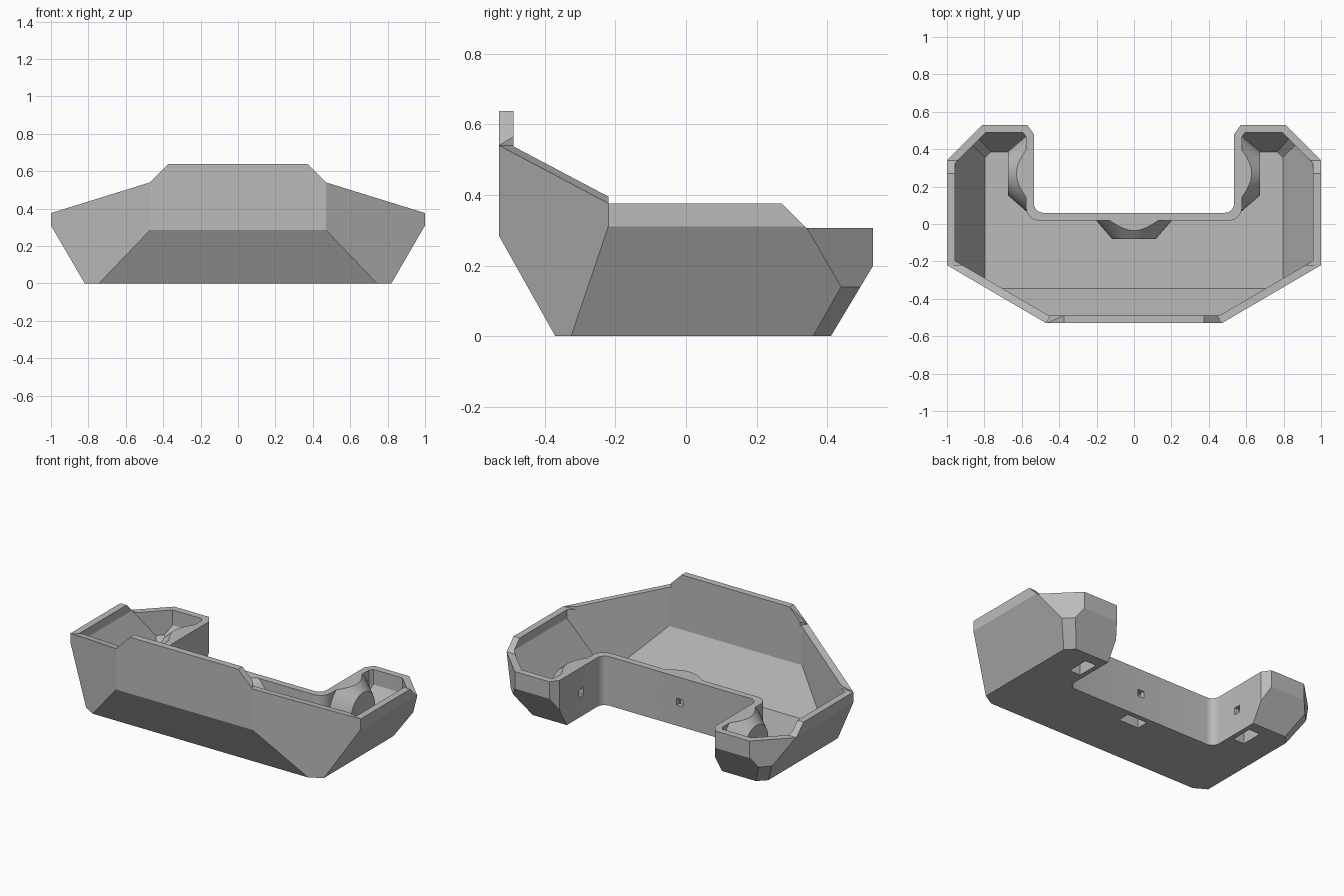
import bpy, bmesh, math
from mathutils import Vector, Matrix

cube = bpy.data.objects.get("Cube")
if cube:
    bpy.data.objects.remove(cube, do_unlink=True)

WALL = 0.042
BOSS_Z = 0.15

grey = bpy.data.materials.new("plain grey")
grey.use_nodes = True
grey.diffuse_color = (0.5, 0.5, 0.5, 1)
grey.node_tree.nodes["Principled BSDF"].inputs["Base Color"].default_value = (0.5, 0.5, 0.5, 1)


def make_object(name, bm):
    bmesh.ops.recalc_face_normals(bm, faces=bm.faces)
    mesh = bpy.data.meshes.new(name)
    bm.to_mesh(mesh)
    bm.free()
    mesh.materials.append(grey)
    ob = bpy.data.objects.new(name, mesh)
    bpy.context.collection.objects.link(ob)
    return ob


def convex(name, planes, inset=0):
    """Solid bounded by planes given as (outward normal, point)."""
    bm = bmesh.new()
    bmesh.ops.create_cube(bm, size=4)
    for normal, point in planes:
        n = Vector(normal).normalized()
        bmesh.ops.bisect_plane(bm, geom=bm.verts[:] + bm.edges[:] + bm.faces[:], dist=1e-6,
                               plane_co=Vector(point) - n * inset, plane_no=n, clear_outer=True)
        rim = [e for e in bm.edges if e.is_boundary]
        if rim:
            bmesh.ops.holes_fill(bm, edges=rim, sides=0)
    return make_object(name, bm)


def mirrored(planes):
    return planes + [((-n[0], n[1], n[2]), (-p[0], p[1], p[2])) for n, p in planes]


def prism(name, points, direction):
    bm = bmesh.new()
    face = bm.faces.new([bm.verts.new(p) for p in points])
    new = bmesh.ops.extrude_face_region(bm, geom=[face])["geom"]
    bmesh.ops.translate(bm, vec=direction, verts=[v for v in new if isinstance(v, bmesh.types.BMVert)])
    return make_object(name, bm)


def box(name, low, high):
    x, y, z = low
    return prism(name, [(x, y, z), (high[0], y, z), (high[0], high[1], z), (x, high[1], z)],
                 (0, 0, high[2] - z))


def cut(target, tool):
    mod = target.modifiers.new("cut", 'BOOLEAN')
    mod.operation = 'DIFFERENCE'
    mod.solver = 'EXACT'
    mod.object = tool
    bpy.context.view_layer.update()
    result = bpy.data.meshes.new_from_object(target.evaluated_get(bpy.context.evaluated_depsgraph_get()))
    target.modifiers.clear()
    target.data = result
    bpy.data.objects.remove(tool, do_unlink=True)


def notch(name, grow, radius):
    """Rear opening with rounded inner corners and chamfered mouth."""
    w, y0 = 0.535 + grow, 0.06 - grow
    half = []
    for i in range(7):
        a = math.radians(-90 + 15 * i)
        half.append((w - radius + radius * math.cos(a), y0 + radius + radius * math.sin(a)))
    half += [(w, 0.48 - grow / 3), (w + 0.1, 0.62 - grow / 3), (w + 0.1, 1)]
    points = half + [(-x, y) for x, y in reversed(half)]
    return prism(name, [(x, y, -1) for x, y in points], (0, 0, 4))


# Outer hull
hull = [((0, 0, -1), (0, 0, 0)), ((0, -1, 0), (0, -0.53, 0)),
        ((0, -0.285, -0.16), (0, -0.37, 0)), ((0, 1, 0), (0, 0.53, 0)),
        ((0, 0.2, -0.12), (0, 0.41, 0))]
hull += mirrored([((1, 0, 0), (1, 0, 0)), ((0.31, 0, -0.18), (0.82, 0, 0)),
                  ((0.31, -0.53, 0), (1, -0.22, 0)), ((1, 1, 0), (1, 0.34, 0)),
                  ((0.137, 0.137, -0.157), (0.82, 0.36, 0))])
shell = convex("tray_shell", hull + [((0, 0, 1), (0, 0, 0.637))])
cut(shell, notch("notch_cutter", 0, 0.05))

# Hollow interior, with cone-shaped bosses left standing on the notch walls
cavity = convex("cavity_cutter", hull, WALL)
cut(cavity, notch("notch_wall", WALL, 0.07))
bosses = [(Vector((0, 0.017, BOSS_Z)), Vector((0, -1, 0))),
          (Vector((0.577, 0.27, BOSS_Z)), Vector((1, 0, 0))),
          (Vector((-0.577, 0.27, BOSS_Z)), Vector((-1, 0, 0)))]
for centre, axis in bosses:
    bm = bmesh.new()
    turn = axis.to_track_quat('Z', 'Y').to_matrix().to_4x4()
    bmesh.ops.create_cone(bm, cap_ends=True, segments=48, radius1=0.218, radius2=0.117, depth=0.117,
                          matrix=Matrix.Translation(centre + axis * 0.0385) @ turn)
    cut(cavity, make_object("boss", bm))
cut(shell, cavity)

# Rim heights: low sides and back, sloping front corners, raised front
cut(shell, prism("side_rim", [(-2, y, z) for y, z in
                              ((-0.22, 0.376), (0.27, 0.376), (0.34, 0.306), (1, 0.306), (1, 1), (-0.22, 1))],
                 (4, 0, 0)))
cut(shell, box("rear_rim", (-0.9, -0.15, 0.306), (0.9, 1, 1)))
for s in (1, -1):
    along = Vector((0.53 * s, 0.31, 0))
    start, end = Vector((0.47 * s, -0.53, 0.54)), Vector((s, -0.22, 0.376))
    slope = -(along * 0.164 + Vector((0, 0, along.length_squared)))
    cut(shell, convex("corner_rim", [(-along, start), (along, end), (slope, start)]))
    cut(shell, convex("front_rim", [((-s, 0, -1), start), ((0, 0, -1), start),
                                    ((s, 0, 0), (0.6 * s, 0, 0))]))

# Pockets opening below each boss and small square holes through the notch walls
for centre, axis in bosses:
    side = Vector((abs(axis.y), abs(axis.x), 0))
    for name, a, b, half, z0, z1 in (("pocket", -0.012, 0.065, 0.07, -0.1, 0.21),
                                     ("wall_hole", -0.1, 0.03, 0.022, BOSS_Z - 0.022, BOSS_Z + 0.022)):
        p, q = centre + axis * a - side * half, centre + axis * b + side * half
        cut(shell, box(name, (min(p.x, q.x), min(p.y, q.y), z0), (max(p.x, q.x), max(p.y, q.y), z1)))

bpy.ops.object.select_all(action='DESELECT')
shell.select_set(True)
bpy.context.view_layer.objects.active = shell
bpy.ops.object.shade_smooth_by_angle(angle=math.radians(25))
